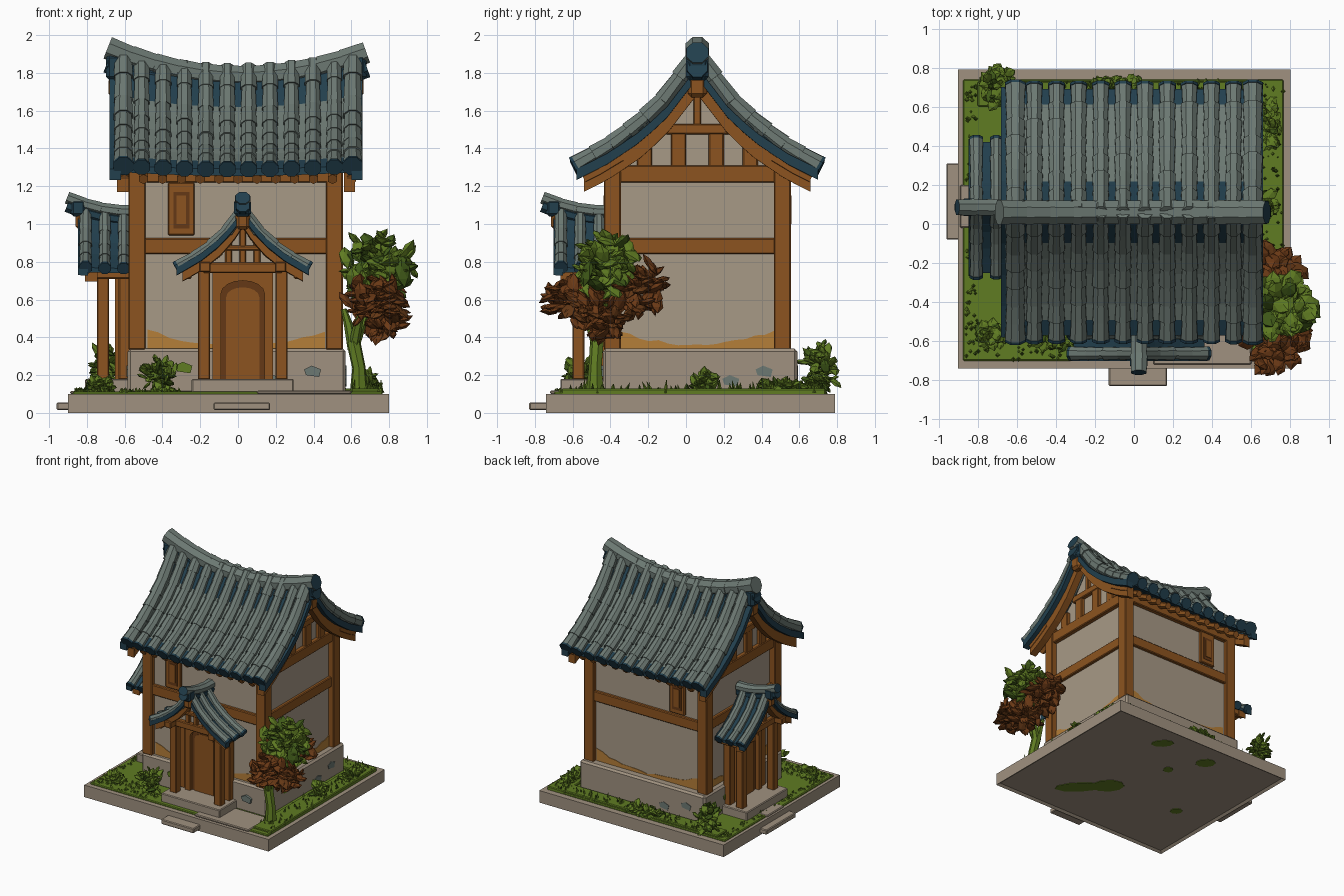
import bpy, bmesh, math, random
from mathutils import Vector, Matrix

random.seed(4)
if "Cube" in bpy.data.objects:
    bpy.data.objects.remove(bpy.data.objects["Cube"], do_unlink=True)
X, Y, Z = Vector((1, 0, 0)), Vector((0, 1, 0)), Vector((0, 0, 1))
HERE = Matrix.Identity(4)


def material(name, *rgb):
    m = bpy.data.materials.new(name)
    m.use_nodes = True
    m.diffuse_color = (*rgb, 1)
    m.node_tree.nodes["Principled BSDF"].inputs["Base Color"].default_value = (*rgb, 1)
    return m


slate = material("slate tile", .15, .19, .17)
navy = material("dark blue tile", .016, .05, .075)
timber = material("timber", .265, .088, .014)
darkwood = material("dark wood", .13, .04, .008)
plaster = material("plaster", .39, .32, .24)
stone = material("stone", .35, .285, .215)
green = material("leaf green", .115, .2, .016)
deep = material("deep green", .05, .10, .009)
mustard = material("mustard stain", .46, .21, .04)
rust = material("rust leaf", .15, .042, .008)


def finish(name, bm, mats, M=HERE, smooth=False):
    bmesh.ops.recalc_face_normals(bm, faces=bm.faces)
    me = bpy.data.meshes.new(name)
    bm.to_mesh(me)
    bm.free()
    me.transform(M)
    for m in mats:
        me.materials.append(m)
    if smooth:
        me.polygons.foreach_set("use_smooth", [True] * len(me.polygons))
        me.set_sharp_from_angle(angle=math.radians(35))
    ob = bpy.data.objects.new(name, me)
    bpy.context.scene.collection.objects.link(ob)
    return ob


def box(name, x0, x1, y0, y1, z0, z1, mat, M=HERE, bevel=.006):
    bm = bmesh.new()
    size = Matrix.Diagonal((x1 - x0, y1 - y0, z1 - z0, 1))
    mid = Matrix.Translation(((x0 + x1) / 2, (y0 + y1) / 2, (z0 + z1) / 2))
    bmesh.ops.create_cube(bm, size=1, matrix=mid @ size)
    if bevel:
        bmesh.ops.bevel(bm, geom=bm.edges[:], offset=bevel, segments=1, affect='EDGES')
    return finish(name, bm, [mat], M)


def prism(name, outline, x0, x1, mat, M=HERE):
    """Outline in (y, z), extruded along x."""
    bm = bmesh.new()
    f = bm.faces.new([bm.verts.new((x0, y, z)) for y, z in outline])
    new = bmesh.ops.extrude_face_region(bm, geom=[f])["geom"]
    bmesh.ops.translate(bm, vec=(x1 - x0, 0, 0), verts=[v for v in new if isinstance(v, bmesh.types.BMVert)])
    return finish(name, bm, [mat], M)


def tube(bm, pts, radii, side, n=8, mi=lambda i: 0):
    rings = []
    for i, p in enumerate(pts):
        t = pts[min(i + 1, len(pts) - 1)] - pts[max(i - 1, 0)]
        up = t.cross(side).normalized()
        a, b = radii[i] if isinstance(radii[i], tuple) else (radii[i], radii[i])
        angles = [math.tau * (k + .5) / n for k in range(n)]
        rings.append([bm.verts.new(p + side * a * math.cos(q) + up * b * math.sin(q)) for q in angles])
    for i in range(len(rings) - 1):
        for k in range(n):
            j = (k + 1) % n
            f = bm.faces.new((rings[i][k], rings[i][j], rings[i + 1][j], rings[i + 1][k]))
            f.material_index = mi(i)
    bm.faces.new(rings[0]).material_index = mi(0)
    bm.faces.new(rings[-1]).material_index = mi(len(rings))


def make_height(profile, lift, half):
    """Roof height at ridge position x and distance d from the ridge."""
    end = profile[-1][0]

    def height(x, d):
        d = abs(d)
        for (a, za), (b, zb) in zip(profile, profile[1:]):
            if d <= b or b == end:
                return za + (zb - za) * (d - a) / (b - a) + lift * (x / half) ** 2 * (1 - .75 * d / end)
    return height


def ribbon(name, height, xs, reach, top, bottom, mats, M):
    """Bent sheet on both slopes; first colour on mid slope, last elsewhere."""
    bm = bmesh.new()
    ds = [reach * k / 8 for k in range(-8, 9)]
    loops = []
    for x in xs:
        loop = [(x, d, height(x, d) + top) for d in ds] + [(x, d, height(x, d) + bottom) for d in reversed(ds)]
        loops.append([bm.verts.new(c) for c in loop])
    n = len(loops[0])
    for a, b in zip(loops, loops[1:]):
        for k in range(n):
            f = bm.faces.new((a[k], a[(k + 1) % n], b[(k + 1) % n], b[k]))
            f.material_index = 0 if 0 < k < 6 or 9 < k < 15 else len(mats) - 1
    for loop in (loops[0], loops[-1]):
        bm.faces.new(loop).material_index = len(mats) - 1
    return finish(name, bm, mats, M)


def tiled_roof(name, M, height, x0, x1, reach, rolls, segs, sheet):
    thick = rolls[0][1]
    xs = [x0 + (x1 - x0) * k / 8 for k in range(9)]
    ribbon(name + "_sheet", height, xs, reach * .985, -.008, -thick, sheet, M)
    bm = bmesh.new()
    for x, r in rolls:
        for s in (-1, 1):
            pts, rad = [], []
            for k in range(segs):
                wobble = random.uniform(.95, 1.05)
                for f, q in ((k, .87), (k + 1, 1)):
                    d = reach * f / segs
                    pts.append(Vector((x, s * d, height(x, d))))
                    rad.append(r * q * wobble)
            tail = pts[-1] + (pts[-1] - pts[-2]).normalized() * .016
            tube(bm, pts + [pts[-1], tail], rad + [r * 1.06] * 2, X, 8, lambda i: int(i >= 2 * segs - 1))
    finish(name + "_rolls", bm, [slate, navy], M, True)


def ridge(name, M, x0, x1, curve, w, h, segs):
    bm = bmesh.new()
    pts, rad = [], []
    for k in range(segs):
        for f, q in ((k, 1), (k + 1, .93)):
            x = x0 + (x1 - x0) * f / segs
            pts.append(Vector((x, 0, curve(x))))
            rad.append((w * q, h * q))
    tube(bm, pts, rad, Y, 8, lambda i: int(i >= len(pts)))
    finish(name + "_cap", bm, [slate, navy], M, True)
    bm = bmesh.new()
    tube(bm, [p - Z * h * 1.1 for p in pts], [(w * .85, h)] * len(pts), Y, 8)
    finish(name + "_base", bm, [navy], M)


# Ground
base = box("base_slab", -.9, .8, -.74, .79, 0, .1, stone, bevel=0)
bm = bmesh.new()
bm.from_mesh(base.data)
low = [f for f in bm.faces if f.normal.z < -.9]
bmesh.ops.inset_region(bm, faces=low, thickness=.03)
bmesh.ops.translate(bm, vec=Z * .015, verts=low[0].verts)
bm.to_mesh(base.data)
bm.free()
box("lawn", -.875, .765, -.70, .74, .09, .112, green)
box("right_grass_bed", .6, .765, -.66, .74, .1, .128, green)
box("back_grass_bed", -.8, .765, .6, .73, .1, .128, green)
box("front_path", .1, .6, -.72, -.45, .1, .118, stone)
box("side_path", -.89, -.6, -.02, .2, .1, .116, stone)
box("front_step", -.13, .17, -.83, -.73, .015, .055, stone)
box("side_step", -.96, -.89, -.08, .31, .015, .055, stone)

# Moss under the slab
bm = bmesh.new()
for x, y, long, wide in ((.26, -.36, .2, .07), (.1, -.2, .13, .09), (.2, .59, .09, .05), (-.26, .57, .08, .06),
                         (-.57, -.16, .05, .04), (-.1, .3, .04, .04)):
    spot = Matrix.Translation((x, y, .014)) @ Matrix.Rotation(math.radians(135), 4, 'Z')
    bmesh.ops.create_cone(bm, cap_ends=True, segments=9, radius1=1, radius2=1, depth=.006,
                          matrix=spot @ Matrix.Diagonal((long, wide, 1, 1)))
finish("underside_moss", bm, [green])

# House body
hub = Matrix.Translation((0, .06, 0))
main = make_height([(0, 1.83), (.07, 1.74), (.17, 1.61), (.3, 1.495), (.47, 1.38), (.65, 1.29)], .08, .65)
box("plinth", -.585, .57, -.44, .59, .1, .34, stone, bevel=.015)
gable = [(d, main(0, d) - .06) for d in (.46, .3, .17, .07, 0, -.07, -.17, -.3, -.46)]
prism("plaster_body", [(-.46, .3), (.46, .3)] + gable, -.53, .51, plaster, hub)
for x0 in (-.58, .465):
    for y0 in (-.435, .465):
        box("corner_post", x0, x0 + .09, y0, y0 + .09, .335, 1.3, timber)

# Each wall: local x points outward, local y runs along it
walls = [("front", -90, -.01, -.40, .47, -1), ("back", 90, -.01, .52, .47, 1),
         ("right", 0, .51, .06, .41, 0), ("left", 180, -.53, .06, .41, 0)]
for name, turn, x, y, half, window in walls:
    M = Matrix.Translation((x, y, 0)) @ Matrix.Rotation(math.radians(turn), 4, 'Z')
    box(name + "_middle_beam", -.02, .025, -half - .03, half + .03, .84, .925, timber, M)
    box(name + "_top_beam", -.02, .035, -half - .03, half + .03, 1.22, 1.31, timber, M)
    steps = 16
    edge = [(half * (1 - 2 * k / steps), .35 + .075 * abs(1 - 2 * k / steps) ** 2 + random.uniform(0, .02))
            for k in range(steps + 1)]
    prism(name + "_stain", [(-half, .33), (half, .33)] + edge, 0, .004, mustard, M)
    for c, z in ((.42 * half, .15), (.85 * half, .2), (-.6 * half, .22)):
        patch = [(c - .03, z), (c + .04, z - .01), (c + .05, z + .03), (c, z + .05), (c - .04, z + .03)]
        prism(name + "_plinth_patch", patch, .03, .074 if turn == 90 else .064 if turn == 0 else .059, slate, M) \
            if c > 0 else prism(name + "_plinth_moss", patch, .03, .06, green, M)
    if window:
        c = window * .29
        box(name + "_window_frame", 0, .03, c - .07, c + .07, .94, 1.22, timber, M)
        box(name + "_window_pane", .02, .033, c - .042, c + .042, .975, 1.17, darkwood, M, 0)
        box(name + "_window_panel", .02, .038, c - .025, c + .025, 1.0, 1.15, timber, M, 0)
    else:
        for s in (-1, 1):
            box(name + "_gable_post", -.02, .03, s * .1 - .04, s * .1 + .04, 1.3, 1.5, timber, M)
            box(name + "_gable_stud", -.02, .03, s * .28 - .04, s * .28 + .04, 1.3, 1.43, timber, M)
        box(name + "_gable_beam", -.02, .035, -.17, .17, 1.475, 1.53, timber, M)
        box(name + "_king_post", -.02, .03, -.02, .02, 1.52, 1.7, timber, M)
        ribbon(name + "_bargeboard", main, [.05, .11], .6, -.045, -.145, [timber], M)
        ribbon(name + "_rake_edge", main, [.09, .15], .64, -.005, -.062, [navy], M)
        box(name + "_pendant", .08, .155, -.05, .05, 1.67, 1.78, timber, M, .02)
        box(name + "_ridge_end", .08, .17, -.06, .06, 1.76, 1.9, navy, M, .02)

# Main roof
rolls = [(-.51 + .1133 * k, .045) for k in range(10)] + [(s * .607, .054) for s in (-1, 1)]
tiled_roof("main_roof", hub, main, -.64, .64, .64, rolls, 7, [slate, navy])
ridge("main_ridge", hub, -.69, .68, lambda x: 1.778 + .14 * (x / .68) ** 2 - .015 * x, .068, .066, 11)
bm = bmesh.new()
for k in range(13):
    for s in (-1, 1):
        x = -.6 + .1 * k
        tube(bm, [Vector((x, s * d, main(0, d) - .078)) for d in (.4, .52, .6)], [.028] * 3, X, 6)
finish("rafters", bm, [timber], hub)

# Porches: local x points away from the house wall
small = make_height([(0, 1.06), (.05, .985), (.12, .91), (.22, .835), (.35, .765)], .03, .3)


def arch(w, top):
    return [(w * math.cos(a), top - w * .6 + w * .6 * math.sin(a)) for a in [math.pi * k / 8 for k in range(9)]]


def porch(name, M):
    box(name + "_floor", -.02, .235, -.27, .27, .1, .18, stone, M)
    for s in (-1, 1):
        for u in (.025, .14):
            box(name + "_post", u - .032, u + .032, s * .205 - .032, s * .205 + .032, .175, .78, timber, M)
        box(name + "_side_beam", -.02, .25, s * .2 - .03, s * .2 + .03, .745, .8, timber, M)
        box(name + "_eave_beam", -.02, .23, s * .29 - .02, s * .29 + .02, .71, .76, timber, M)
        box(name + "_gable_stud", .13, .17, s * .075 - .018, s * .075 + .018, .79, .92, timber, M)
    box(name + "_tie_beam", .11, .18, -.21, .21, .74, .795, timber, M)
    prism(name + "_gable_panel", [(-.19, .78), (.19, .78), (.1, .88), (0, .99), (-.1, .88)], .12, .145, plaster, M)
    box(name + "_king_post", .13, .175, -.018, .018, .79, 1, timber, M)
    box(name + "_collar", .13, .18, -.1, .1, .86, .885, timber, M)
    ribbon(name + "_bargeboard", small, [.17, .235], .32, -.03, -.09, [timber], M)
    ribbon(name + "_rake_edge", small, [.22, .272], .35, -.002, -.042, [navy], M)
    box(name + "_pendant", .2, .285, -.038, .038, .97, 1.06, timber, M, .018)
    # Door with nested arched frames
    ring = [(.16, .18), (.16, .75), (-.16, .75), (-.16, .18)]
    prism(name + "_door_frame", ring + [(-.115, .18)] + arch(.115, .7)[::-1] + [(.115, .18)], -.02, .075, timber, M)
    for part, w, top, u, mat in (("surround", .115, .7, .045, darkwood), ("leaf", .088, .665, .052, timber)):
        prism(name + "_door_" + part, [(-w, .18), (w, .18)] + arch(w, top), 0, u, mat, M)
    tiled_roof(name + "_roof", M, small, -.02, .265, .34, [(.03, .033), (.13, .033), (.232, .036)], 4, [navy])
    ridge(name + "_ridge", M, -.03, .33, lambda x: 1.065 + .07 * (max(x, 0) / .32) ** 2, .046, .038, 4)
    box(name + "_ridge_end", .23, .31, -.045, .045, 1.04, 1.13, navy, M, .015)


porch("front_porch", Matrix.Translation((.025, -.43, 0)) @ Matrix.Rotation(-math.pi / 2, 4, 'Z'))
porch("side_porch", Matrix.Translation((-.575, .085, 0)) @ Matrix.Rotation(math.pi, 4, 'Z'))


# Plants
def foliage(name, centre, size, count, leaf, mats):
    bm = bmesh.new()
    c, size = Vector(centre), Vector(size)
    for k in range(count):
        way = Vector([random.gauss(0, 1) for _ in range(3)]).normalized()
        spot = c + way * size * random.uniform(.35, .9)
        s = leaf * random.uniform(.6, 1.2)
        turn = (way + Vector([random.uniform(-1, 1) for _ in range(3)])).to_track_quat('Z', 'Y').to_matrix().to_4x4()
        shape = Matrix.Diagonal((s * .65, s * .3, s, 1))
        made = bmesh.ops.create_icosphere(bm, subdivisions=1, radius=1, matrix=Matrix.Translation(spot) @ turn @ shape)
        pick = int(random.random() < .2)
        for f in {f for v in made["verts"] for f in v.link_faces}:
            f.material_index = pick
    finish(name, bm, mats)


bm = bmesh.new()
fork = Vector((.61, -.47, .38))
tube(bm, [Vector((.64, -.48, .1)), Vector((.64, -.48, .24)), fork], [.05, .036, .038], Y, 7)
for tip in ((.56, -.45, .55), (.72, -.42, .62), (.66, -.55, .55)):
    tube(bm, [fork - Z * .04, (fork + Vector(tip)) / 2, Vector(tip)], [.03, .024, .015], Y, 6)
finish("tree_trunk", bm, [green], HERE, True)
foliage("tree_crown", (.73, -.42, .77), (.22, .18, .2), 170, .065, [green, deep])
foliage("tree_rust_leaves_front", (.73, -.58, .59), (.18, .19, .14), 110, .06, [rust, darkwood])
foliage("tree_rust_leaves_back", (.71, -.25, .64), (.16, .16, .19), 90, .06, [rust, darkwood])
foliage("tree_rust_leaves_low", (.75, -.42, .5), (.14, .14, .12), 60, .055, [rust, darkwood])
for spot, size in (((-.41, -.56, .2), (.11, .09, .11)), ((-.7, .71, .24), (.1, .11, .15)),
                   ((-.73, -.57, .14), (.08, .06, .04)), ((-.1, .7, .14), (.18, .06, .05)),
                   ((.68, .1, .16), (.05, .07, .07)), ((.69, .5, .14), (.05, .14, .03))):
    foliage("bush", spot, size, 80, .042, [green, deep])

# Grass tufts along the edges
bm = bmesh.new()
for k in range(320):
    side = k % 4
    a = random.uniform(-.68, .72)
    x, y = ((random.uniform(.6, .76), a), (a, random.uniform(.63, .73)),
            (random.uniform(-.86, -.8), a), (random.uniform(-.86, -.3), random.uniform(-.69, -.5)))[side]
    h = random.uniform(.03, .08) * (1 if side < 2 else .4)
    tilt = Matrix.Rotation(random.uniform(-.5, .5), 4, random.choice('XY'))
    bmesh.ops.create_cone(bm, segments=4, radius1=.014, radius2=0, depth=h,
                          matrix=Matrix.Translation((x, y, .105 + h / 2)) @ tilt)
for f in bm.faces:
    f.material_index = int(f.calc_center_median().x * 50) % 4 == 0
finish("grass_tufts", bm, [green, deep])
